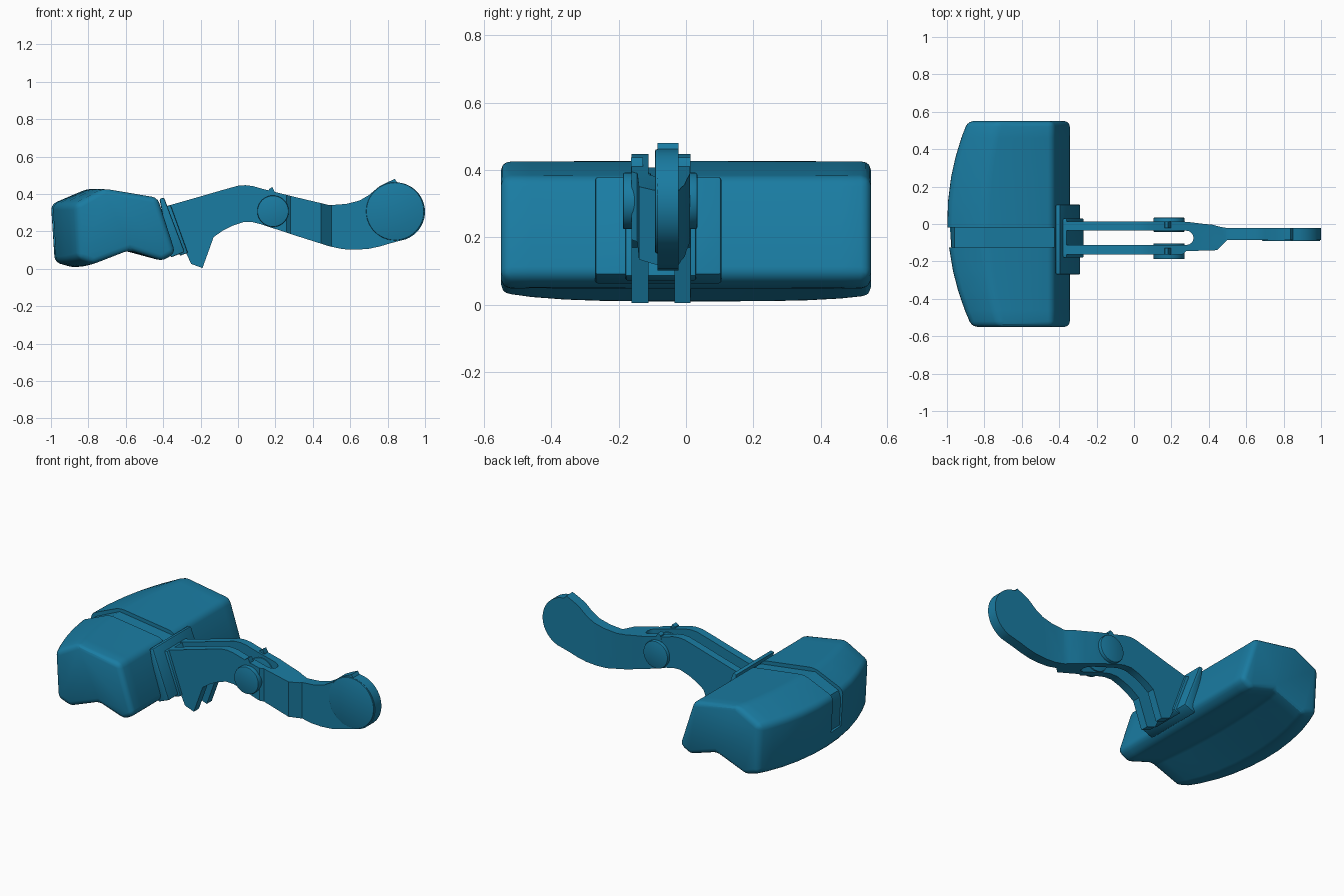
import bpy, bmesh
from math import sin, cos, radians, pi

if "Cube" in bpy.data.objects:
    bpy.data.objects.remove(bpy.data.objects["Cube"])


def make(name, stations):
    """Loft a list of equal-length point rings and cap both ends."""
    bm = bmesh.new()
    rings = [[bm.verts.new(p) for p in ring] for ring in stations]
    n = len(rings[0])
    for a, b in zip(rings, rings[1:]):
        for i in range(n):
            j = (i + 1) % n
            bm.faces.new((a[i], a[j], b[j], b[i]))
    bm.faces.new(rings[0])
    bm.faces.new(rings[-1])
    bmesh.ops.recalc_face_normals(bm, faces=bm.faces)
    me = bpy.data.meshes.new(name)
    bm.to_mesh(me)
    bm.free()
    ob = bpy.data.objects.new(name, me)
    bpy.context.collection.objects.link(ob)
    me.materials.append(mat)
    return ob


def side_prism(name, pts, y0, y1):
    return make(name, [[(x, y, z) for x, z in pts] for y in (y0, y1)])


def apply(ob, kind, **kw):
    m = ob.modifiers.new(kind, kind)
    for k, v in kw.items():
        setattr(m, k, v)
    bpy.context.view_layer.objects.active = ob
    bpy.ops.object.modifier_apply(modifier=m.name)


def boolean(ob, tool, op):
    apply(ob, 'BOOLEAN', object=tool, operation=op, solver='EXACT')
    bpy.data.objects.remove(tool)


def bevel(ob, width, seg=2):
    apply(ob, 'BEVEL', width=width, segments=seg, limit_method='ANGLE',
          angle_limit=radians(22))


def arc(cx, cz, r, a0, a1, n):
    return [(cx + r * cos(radians(a0 + (a1 - a0) * i / n)),
             cz + r * sin(radians(a0 + (a1 - a0) * i / n))) for i in range(n + 1)]


def disc(name, x, z, r, y0, y1):
    ob = side_prism(name, arc(x, z, r, 0, 352.5, 47), y0, y1)
    bevel(ob, 0.006, 2)
    return ob


mat = bpy.data.materials.new("blue")
mat.diffuse_color = (0.01, 0.2, 0.36, 1)
mat.use_nodes = True
mat.node_tree.nodes["Principled BSDF"].inputs["Base Color"].default_value = mat.diffuse_color

# Wide padded body: side profile lofted across y with a bowed rear
body_profile = [(-1.0, 0.345), (-0.8, 0.43), (-0.43, 0.38), (-0.335, 0.085),
                (-0.405, 0.042), (-0.62, 0.1), (-0.87, 0.004), (-0.98, 0.035)]
rings = []
for y in (-0.55, -0.46, -0.36, -0.25, -0.12, 0, 0.12, 0.25, 0.36, 0.46, 0.55):
    u = abs(y - 0.025) / 0.55
    ring = []
    for x, z in body_profile:
        t = max(0, (-0.43 - x) / 0.57)
        lift = 0.02 * u ** 4 if z < 0.04 else 0
        ring.append((x + 0.12 * t * u * u, y, z + lift))
    rings.append(ring)
body = make("body", rings)
bevel(body, 0.03, 3)

# Shallow centre groove over the top and down the rear
groove = side_prism("groove_cutter", [
    (-0.3, 0.6), (-1.2, 0.6), (-1.2, 0.12), (-0.965, 0.12), (-0.975, 0.29),
    (-0.96, 0.335), (-0.8, 0.407), (-0.45, 0.36), (-0.3, 0.34)], -0.125, -0.018)
boolean(body, groove, 'DIFFERENCE')

# Slanted mounting plates on the front of the body
plate = side_prism("mount_plate", [(-0.42, 0.375), (-0.395, 0.38), (-0.285, 0.09),
                                   (-0.36, 0.06)], -0.27, 0.105)
plate.name = "mount_plate"
bevel(plate, 0.008)
block = side_prism("mount_block", [(-0.41, 0.33), (-0.36, 0.34), (-0.268, 0.085),
                                   (-0.31, 0.07)], -0.18, 0.03)
bevel(block, 0.006)

# Forked arm and lever: side profile intersected with a plan outline
arm_profile = [(-0.39, 0.333), (-0.2, 0.387), (-0.08, 0.422), (0.0, 0.444),
               (0.04, 0.447), (0.08, 0.442), (0.14, 0.425), (0.3, 0.385),
               (0.49, 0.34), (0.58, 0.347), (0.65, 0.365), (0.7, 0.394),
               (0.755, 0.44), (0.8, 0.463), (0.838, 0.48), (0.85, 0.463)]
arm_profile += arc(0.843, 0.305, 0.157, 75, -70, 18)
arm_profile += [(0.82, 0.138), (0.76, 0.12), (0.7, 0.107), (0.63, 0.102),
                (0.56, 0.105), (0.49, 0.12), (0.3, 0.18), (0.13, 0.236),
                (0.08, 0.249), (0.03, 0.25), (-0.03, 0.23), (-0.08, 0.205),
                (-0.13, 0.17), (-0.19, 0.004), (-0.25, 0.026), (-0.29, 0.11)]
arm = side_prism("arm_and_lever", arm_profile, -0.3, 0.3)
plan = [(-0.45, 0.015), (0.28, 0.012), (0.36, 0.002), (0.42, -0.004),
        (0.46, -0.015), (0.5, -0.022), (1.1, -0.022), (1.1, -0.085),
        (0.5, -0.085), (0.445, -0.14), (0.28, -0.145), (0.26, -0.162),
        (-0.45, -0.162), (-0.45, -0.112)]
plan += arc(0.28, -0.074, 0.038, -90, 90, 10) + [(-0.45, -0.034)]
outline = make("plan_cutter", [[(x, y, z) for x, y in plan] for z in (-0.2, 0.7)])
boolean(arm, outline, 'INTERSECT')

# Round pad on the lever head
disc("lever_pad", 0.84, 0.307, 0.155, -0.092, -0.05)

# Pivot caps with small locating tabs on both fork arms
for side, y0, y1 in (("front", -0.188, -0.104), ("rear", -0.042, 0.034)):
    disc(side + "_pivot_cap", 0.187, 0.308, 0.084, y0, y1)
    ym = (y0 + y1) / 2
    tab = side_prism(side + "_pivot_tab", [(0.155, 0.38), (0.165, 0.425), (0.183, 0.437),
                                           (0.2, 0.405), (0.2, 0.38)], ym - 0.018, ym + 0.018)

for ob in bpy.context.collection.objects:
    ob.select_set(True)
bpy.context.view_layer.objects.active = body
bpy.ops.object.shade_smooth_by_angle(angle=radians(28))
